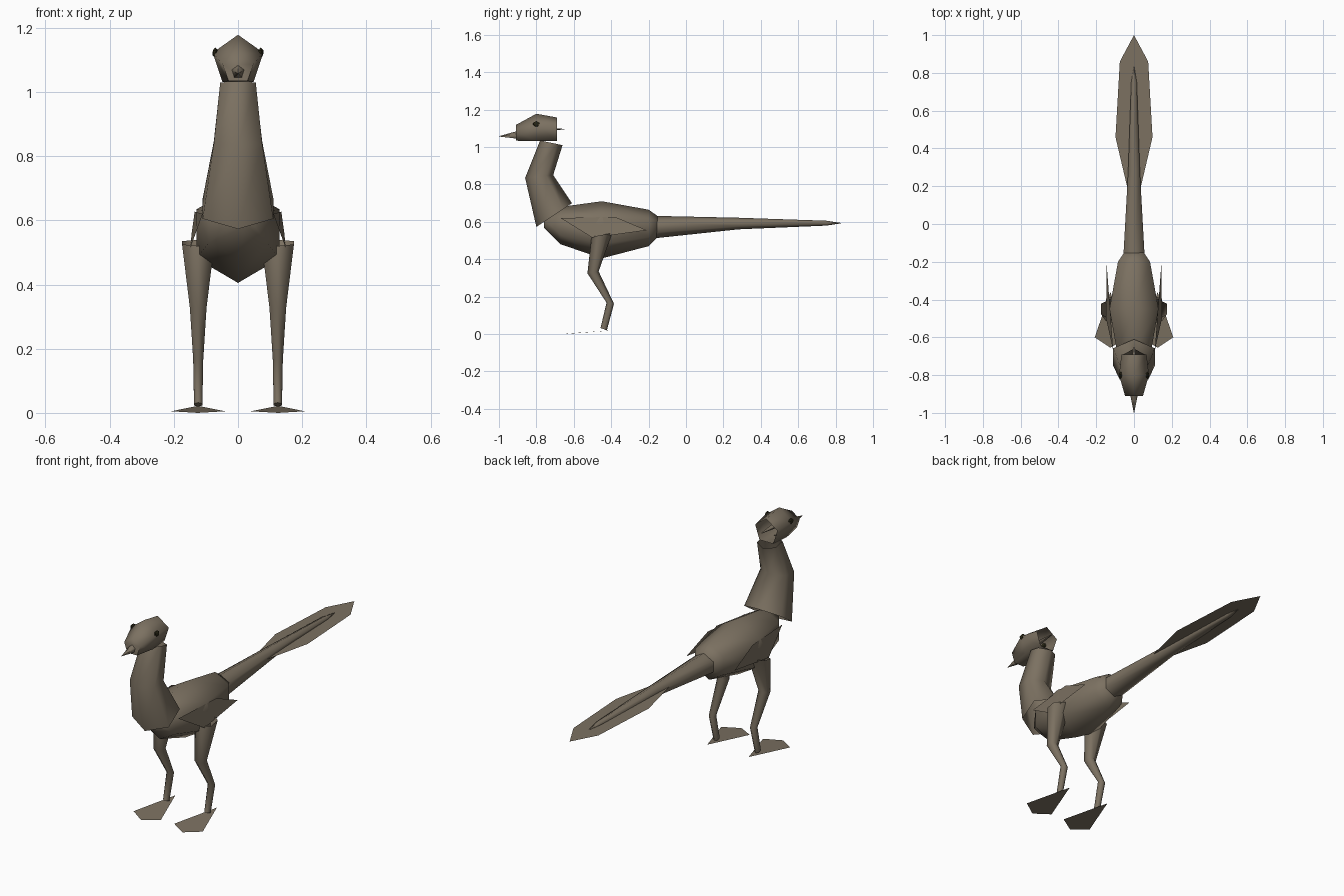
import bpy, bmesh, math

if "Cube" in bpy.data.objects:
    bpy.data.objects.remove(bpy.data.objects["Cube"])


def material(name, rgb):
    m = bpy.data.materials.new(name)
    m.diffuse_color = (*rgb, 1)
    m.use_nodes = True
    m.node_tree.nodes["Principled BSDF"].inputs["Base Color"].default_value = m.diffuse_color
    return m


brown = material("grey brown", (0.20, 0.165, 0.12))
dark = material("dark olive", (0.02, 0.018, 0.007))


def finish(name, bm, mat, angle=75):
    bmesh.ops.recalc_face_normals(bm, faces=bm.faces)
    me = bpy.data.meshes.new(name)
    bm.to_mesh(me)
    bm.free()
    me.materials.append(mat)
    ob = bpy.data.objects.new(name, me)
    bpy.context.collection.objects.link(ob)
    bpy.ops.object.select_all(action='DESELECT')
    ob.select_set(True)
    bpy.context.view_layer.objects.active = ob
    bpy.ops.object.shade_smooth_by_angle(angle=math.radians(angle))
    return ob


def loft(name, rings, n=6, x=0, cap_start=False, cap_end=False):
    """Each ring: (y, z) of its first point, (y, z) opposite it, x radius."""
    bm = bmesh.new()
    loops = []
    for p, q, rx in rings:
        loop = []
        for i in range(n):
            a = 2 * math.pi * i / n
            t = (1 + math.cos(a)) / 2
            loop.append(bm.verts.new((x + rx * math.sin(a),
                                      q[0] + (p[0] - q[0]) * t,
                                      q[1] + (p[1] - q[1]) * t)))
        loops.append(loop)
    for a, b in zip(loops, loops[1:]):
        for i in range(n):
            j = (i + 1) % n
            bm.faces.new((a[i], a[j], b[j], b[i]))
    if cap_start:
        bm.faces.new(loops[0])
    if cap_end:
        bm.faces.new(loops[-1])
    return finish(name, bm, brown)


def plate(name, pts):
    bm = bmesh.new()
    bm.faces.new([bm.verts.new(p) for p in pts])
    return finish(name, bm, brown)


# Body and tail
loft("body", [((-0.76, 0.63), (-0.76, 0.57), 0.03),
              ((-0.67, 0.68), (-0.67, 0.48), 0.105),
              ((-0.45, 0.71), (-0.45, 0.405), 0.15),
              ((-0.20, 0.665), (-0.20, 0.47), 0.098),
              ((-0.15, 0.63), (-0.15, 0.52), 0.06)],
     cap_start=True, cap_end=True)
loft("tail", [((-0.17, 0.632), (-0.17, 0.512), 0.065),
              ((0.28, 0.622), (0.28, 0.56), 0.036),
              ((0.75, 0.606), (0.75, 0.58), 0.017),
              ((0.83, 0.594), (0.83, 0.592), 0.002)], cap_end=True)
plate("tail_fan", [(0, 1.0, 0.592), (-0.075, 0.86, 0.592), (-0.098, 0.46, 0.592),
                   (-0.03, 0.17, 0.592), (0.03, 0.17, 0.592),
                   (0.098, 0.46, 0.592), (0.075, 0.86, 0.592)])

# Neck, open at both ends
loft("neck", [((-0.80, 0.573), (-0.61, 0.70), 0.127),
              ((-0.86, 0.835), (-0.71, 0.85), 0.087),
              ((-0.78, 1.035), (-0.66, 1.01), 0.064)])

# Head, beak and rear crest
loft("head", [((-0.91, 1.118), (-0.91, 1.025), 0.05),
              ((-0.80, 1.178), (-0.80, 1.016), 0.083),
              ((-0.69, 1.158), (-0.69, 1.02), 0.07)], n=5, cap_start=True)
loft("beak", [((-1.0, 1.058), (-1.0, 1.056), 0.001),
              ((-0.90, 1.086), (-0.90, 1.04), 0.022)], n=5, cap_start=True)
loft("crest", [((-0.78, 1.105), (-0.78, 1.08), 0.02),
               ((-0.65, 1.097), (-0.65, 1.094), 0.003)], n=5, cap_end=True)

for s, side in ((1, "right"), (-1, "left")):
    # Eye
    bm = bmesh.new()
    bmesh.ops.create_icosphere(bm, subdivisions=1, radius=0.02)
    for v in bm.verts:
        v.co.x = v.co.x * 0.5 + s * 0.071
        v.co.y -= 0.80
        v.co.z = v.co.z * 0.85 + 1.122
    finish(side + "_eye", bm, dark, 10)
    # Leg, open at the hip
    loft(side + "_leg", [((-0.505, 0.52), (-0.395, 0.54), 0.058),
                         ((-0.527, 0.325), (-0.467, 0.335), 0.030),
                         ((-0.425, 0.168), (-0.385, 0.162), 0.018),
                         ((-0.457, 0.032), (-0.423, 0.02), 0.015)],
         x=s * 0.124, cap_end=True)
    # Flat foot
    plate(side + "_foot", [(s * 0.125, -0.36, 0.022), (s * 0.04, -0.605, 0.005),
                           (s * 0.125, -0.655, 0.0), (s * 0.208, -0.60, 0.005)])
    # Folded wing
    plate(side + "_wing", [(s * 0.11, -0.67, 0.62), (s * 0.148, -0.50, 0.515),
                           (s * 0.145, -0.21, 0.555), (s * 0.135, -0.38, 0.627)])
